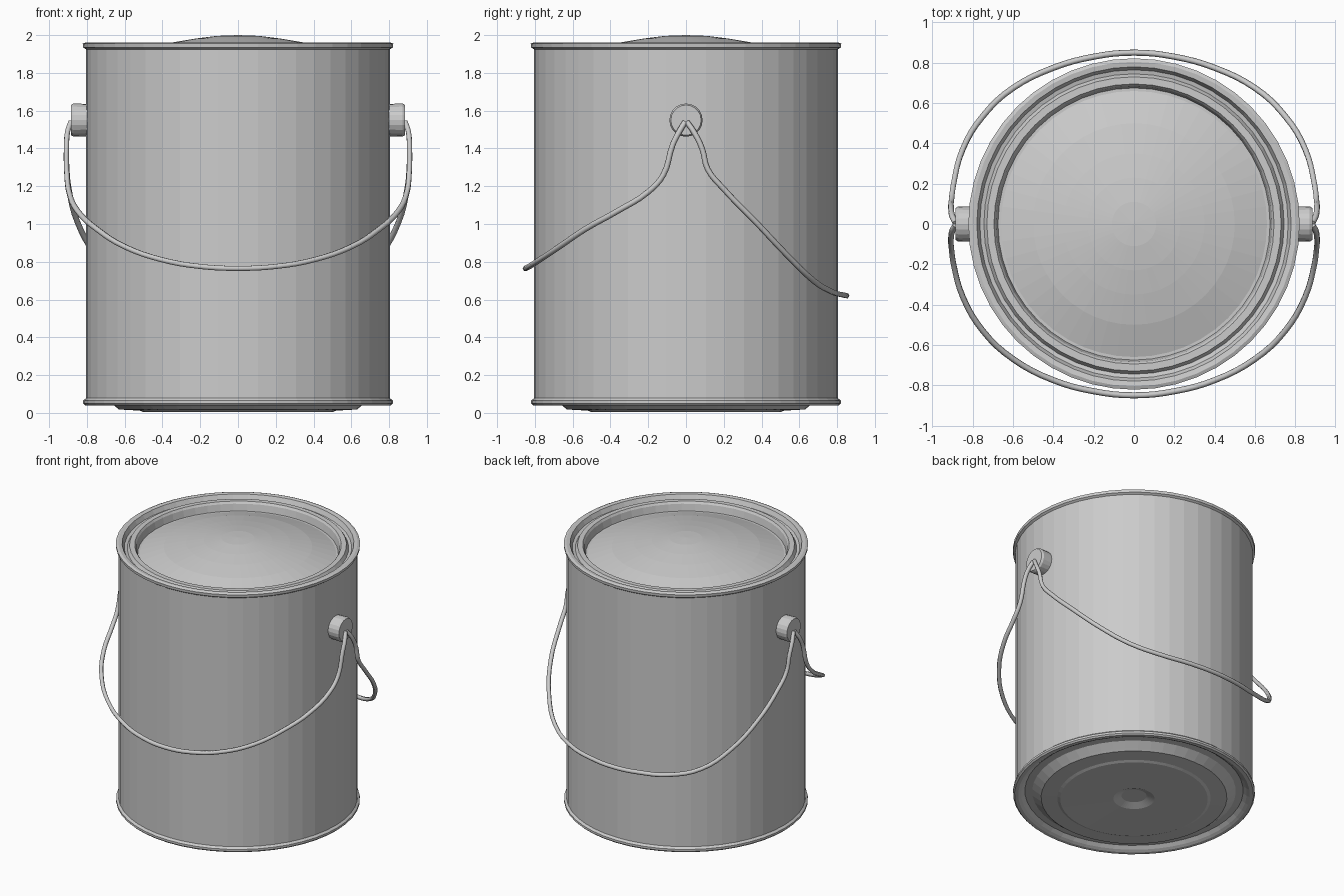
import bpy, bmesh, math
from mathutils import Matrix, Vector

if "Cube" in bpy.data.objects:
    bpy.data.objects.remove(bpy.data.objects["Cube"])

SIDES = 48


def lathe(name, profile, sides=SIDES):
    """Revolve an (r, z) profile around the z axis."""
    bm = bmesh.new()
    verts = [bm.verts.new((r, 0, z)) for r, z in profile]
    edges = [bm.edges.new(pair) for pair in zip(verts, verts[1:])]
    bmesh.ops.spin(bm, geom=verts + edges, cent=(0, 0, 0), axis=(0, 0, 1),
                   angle=2 * math.pi, steps=sides)
    bmesh.ops.remove_doubles(bm, verts=bm.verts, dist=0.0005)
    bmesh.ops.recalc_face_normals(bm, faces=bm.faces)
    mesh = bpy.data.meshes.new(name)
    bm.to_mesh(mesh)
    bm.free()
    ob = bpy.data.objects.new(name, mesh)
    bpy.context.collection.objects.link(ob)
    return ob


def wire(name, half_path):
    """Round wire through a half path (from x = 0 to +x), mirrored to -x."""
    left = [(-x, y, z) for x, y, z in half_path[:0:-1]]
    pts = left + half_path
    cu = bpy.data.curves.new(name, 'CURVE')
    cu.dimensions = '3D'
    cu.bevel_depth = 0.015
    cu.bevel_resolution = 1
    cu.resolution_u = 4
    cu.use_fill_caps = True
    sp = cu.splines.new('BEZIER')
    sp.bezier_points.add(len(pts) - 1)
    for p, co in zip(sp.bezier_points, pts):
        p.co = co
        p.handle_left_type = p.handle_right_type = 'AUTO'
    ob = bpy.data.objects.new(name, cu)
    bpy.context.collection.objects.link(ob)
    return ob


# Can: recessed base, bottom seam, wall, top seam, lid groove and domed lid
lathe("can_body", [
    (0, 0.03), (0.085, 0.03), (0.14, 0.008), (0.50, 0.004), (0.52, 0.012),
    (0.63, 0.018), (0.645, 0.03), (0.69, 0.065), (0.74, 0.07), (0.765, 0.05),
    (0.785, 0.04), (0.81, 0.04), (0.82, 0.05), (0.82, 0.065), (0.805, 0.078),
    (0.805, 1.925), (0.82, 1.935), (0.822, 1.955), (0.805, 1.962),
    (0.78, 1.958), (0.765, 1.925), (0.745, 1.92), (0.73, 1.945),
    (0.695, 1.945), (0.685, 1.93), (0.675, 1.88), (0.66, 1.88),
    (0.50, 1.93), (0.35, 1.961), (0.23, 1.981), (0.11, 1.996), (0, 2.0)])

# Ears: short bevelled drums on either side, axis along x
for side, label in ((1, "right"), (-1, "left")):
    ear = lathe(label + "_ear", [(0, 0.78), (0.085, 0.78), (0.088, 0.87),
                                 (0.08, 0.885), (0, 0.885)], 20)
    ear.data.transform(Matrix.Rotation(side * math.pi / 2, 4, 'Y'))
    ear.location.z = 1.55

# Wire handles hanging in front and behind
wire("front_handle", [
    (0, -0.85, 0.765), (0.2, -0.83, 0.775), (0.4, -0.775, 0.81),
    (0.6, -0.67, 0.88), (0.75, -0.53, 0.975), (0.85, -0.36, 1.07),
    (0.895, -0.2, 1.17), (0.906, -0.12, 1.26), (0.908, -0.07, 1.42),
    (0.902, -0.035, 1.49), (0.885, -0.005, 1.54)])
wire("back_handle", [
    (0, 0.85, 0.62), (0.2, 0.83, 0.625), (0.4, 0.775, 0.64),
    (0.6, 0.675, 0.70), (0.75, 0.535, 0.835), (0.85, 0.37, 1.01),
    (0.895, 0.2, 1.185), (0.906, 0.115, 1.29), (0.908, 0.085, 1.40),
    (0.902, 0.04, 1.49), (0.885, 0.005, 1.54)])
